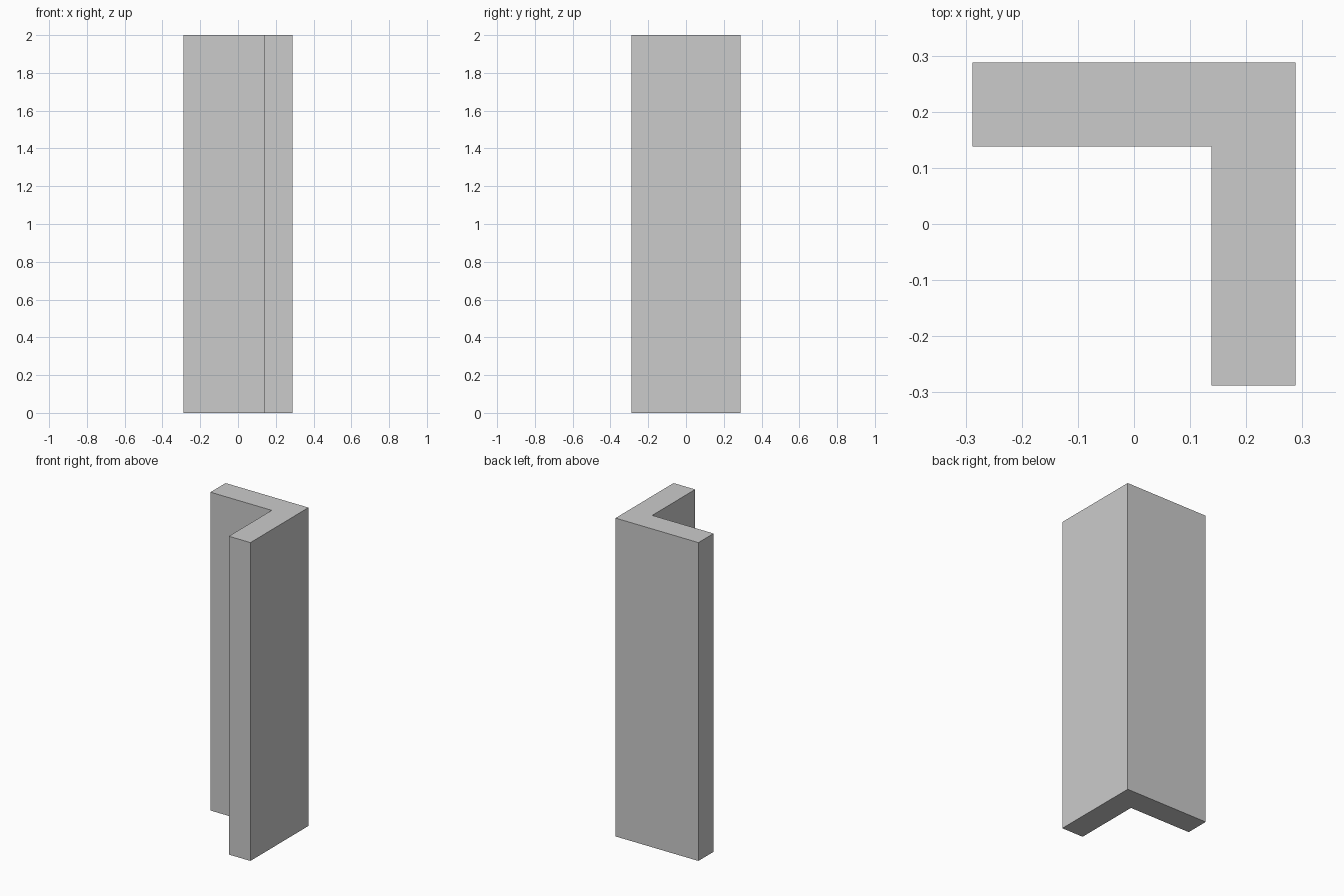
import bpy, bmesh

if "Cube" in bpy.data.objects:
    bpy.data.objects.remove(bpy.data.objects["Cube"])

HALF = 0.288     # half the outer width of each leg
THICK = 0.15     # wall thickness
HEIGHT = 2.0
INNER = HALF - THICK

# L-shaped cross-section, counter-clockwise, corner at +x +y
profile = [(-HALF, INNER), (INNER, INNER), (INNER, -HALF),
           (HALF, -HALF), (HALF, HALF), (-HALF, HALF)]

# Corner post: profile extruded straight up
bm = bmesh.new()
base = bm.faces.new([bm.verts.new((x, y, 0)) for x, y in profile])
top = bmesh.ops.extrude_face_region(bm, geom=[base], use_keep_orig=True)
bmesh.ops.translate(bm, vec=(0, 0, HEIGHT),
                    verts=[v for v in top["geom"] if isinstance(v, bmesh.types.BMVert)])
bmesh.ops.recalc_face_normals(bm, faces=bm.faces)

mesh = bpy.data.meshes.new("corner_post")
bm.to_mesh(mesh)
bm.free()
post = bpy.data.objects.new("corner_post", mesh)
bpy.context.collection.objects.link(post)
